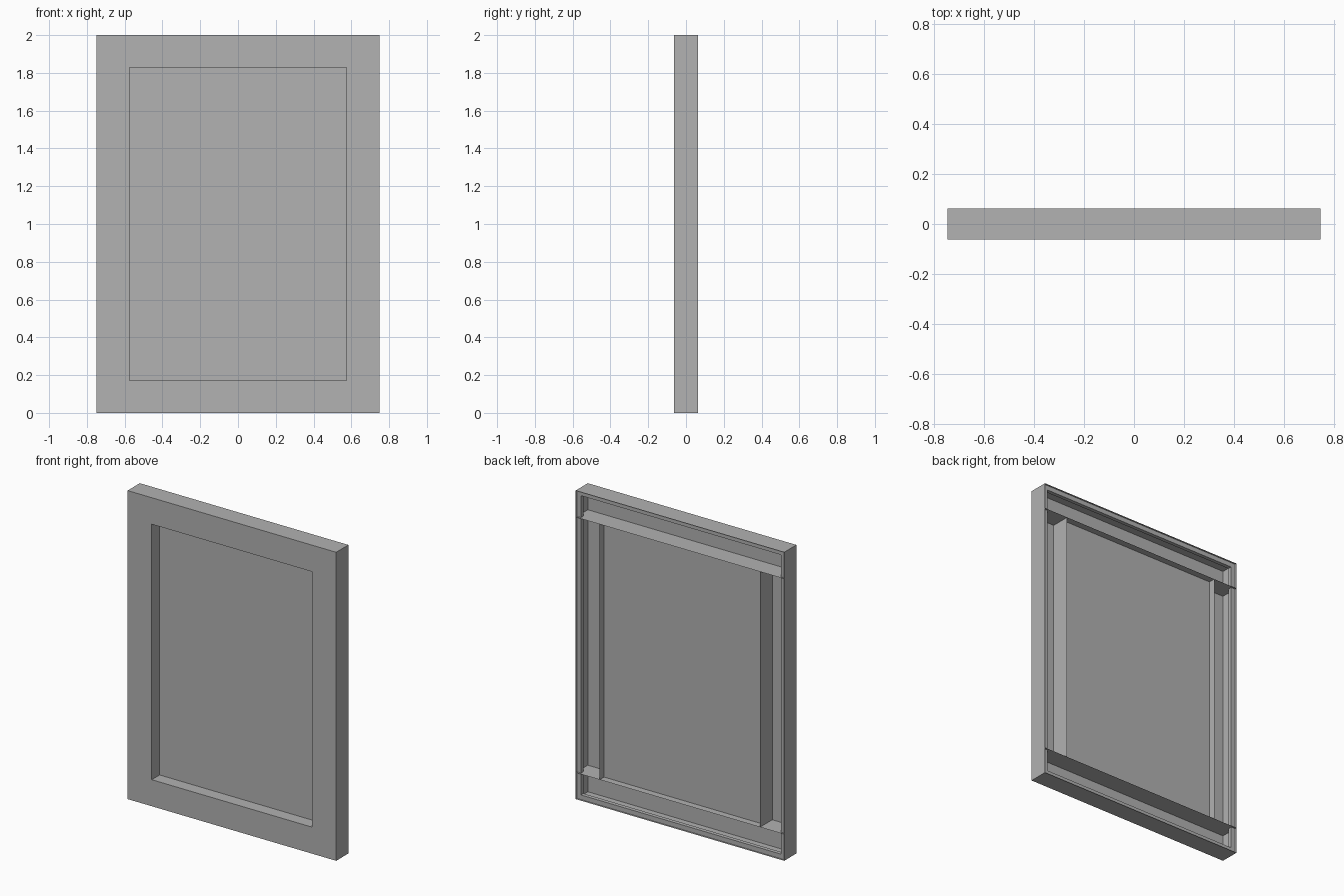
import bpy, bmesh

if "Cube" in bpy.data.objects:
    bpy.data.objects.remove(bpy.data.objects["Cube"])

W, D, H = 0.748, 0.0625, 2.0       # half width, half depth, height
OX, Z0, Z1 = 0.575, 0.172, 1.828   # opening half width, bottom, top
PANEL_Y = 0.018                    # recessed panel plane

grey = bpy.data.materials.new("plain_grey")
grey.diffuse_color = (0.445, 0.445, 0.445, 1)
grey.use_nodes = True
grey.node_tree.nodes["Principled BSDF"].inputs["Base Color"].default_value = grey.diffuse_color


def make(name, quads):
    """Object from a few quads, shared corners welded."""
    bm = bmesh.new()
    for q in quads:
        bm.faces.new([bm.verts.new(p) for p in q])
    bmesh.ops.remove_doubles(bm, verts=bm.verts[:], dist=1e-5)
    bmesh.ops.recalc_face_normals(bm, faces=bm.faces[:])
    me = bpy.data.meshes.new(name)
    bm.to_mesh(me)
    bm.free()
    me.materials.append(grey)
    ob = bpy.data.objects.new(name, me)
    bpy.context.collection.objects.link(ob)
    return ob


def rect(x, z0, z1, y):
    return [(-x, y, z0), (x, y, z0), (x, y, z1), (-x, y, z1)]


def bridge(a, b):
    """Four quads joining two rectangles."""
    return [(a[i], a[(i + 1) % 4], b[(i + 1) % 4], b[i]) for i in range(4)]


# Thin shell: front border and outer walls, open at the back
outer_front = rect(W, 0, H, -D)
make("front_shell", bridge(rect(OX, Z0, Z1, -D), outer_front)
     + bridge(outer_front, rect(W, 0, H, D)))

# Full-width rails along the top and bottom of the opening
for name, z in (("bottom_rail", Z0), ("top_rail", Z1)):
    make(name, [[(-W, -D, z), (W, -D, z), (W, D, z), (-W, D, z)]])

# Upright stiles along the sides of the opening
for name, x in (("left_stile", -OX), ("right_stile", OX)):
    make(name, [[(x, -D, Z0), (x, D, Z0), (x, D, Z1), (x, -D, Z1)]])

# Recessed panel
make("panel", [rect(OX, Z0, Z1, PANEL_Y)])

# Small batten running round the inside of the outer walls
T, YB, YF = 0.03, 0.05, 0.025
loops = [rect(W, 0, H, YB), rect(W - T, T, H - T, YB),
         rect(W - T, T, H - T, YF), rect(W, 0, H, YF)]
make("inner_batten", [q for a, b in zip(loops, loops[1:]) for q in bridge(a, b)])
